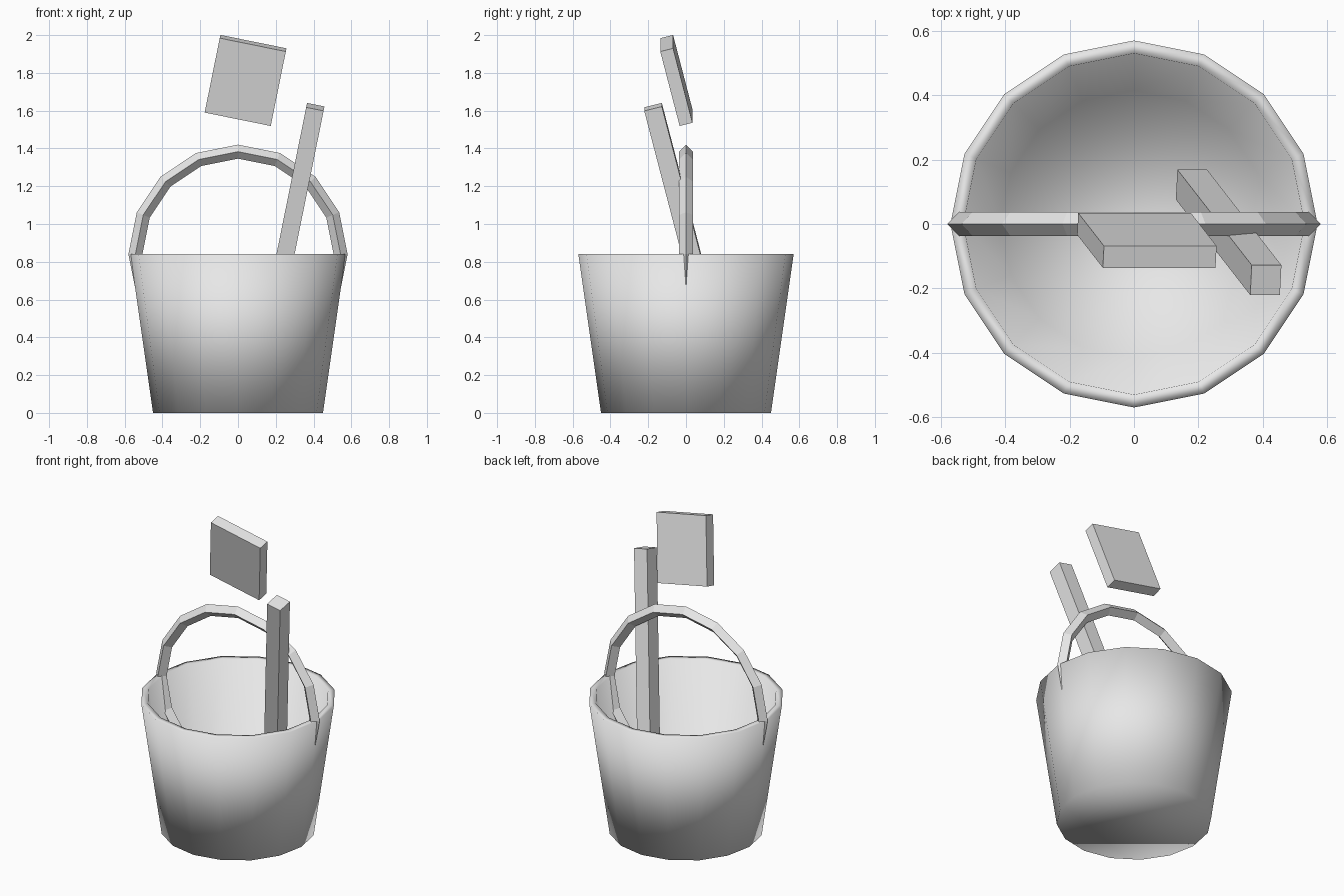
import bpy, bmesh
from math import cos, sin, pi

cube = bpy.data.objects.get("Cube")
if cube:
    bpy.data.objects.remove(cube, do_unlink=True)

GREY = (0.8, 0.8, 0.8, 1)
grey = bpy.data.materials.new("light grey")
grey.use_nodes = True
grey.diffuse_color = GREY
grey.node_tree.nodes["Principled BSDF"].inputs["Base Color"].default_value = GREY


def finish(obj, name, smooth=False):
    obj.name = obj.data.name = name
    obj.data.materials.append(grey)
    for face in obj.data.polygons:
        face.use_smooth = smooth
    return obj


def lathe(name, profile, sides):
    """Revolve (radius, height) points and cap both ends."""
    bm = bmesh.new()
    rings = []
    for r, z in profile:
        rings.append([bm.verts.new((r * cos(2 * pi * i / sides), r * sin(2 * pi * i / sides), z))
                      for i in range(sides)])
    for low, high in zip(rings, rings[1:]):
        for i in range(sides):
            j = (i + 1) % sides
            bm.faces.new((low[i], low[j], high[j], high[i]))
    bm.faces.new(rings[0][::-1])
    bm.faces.new(rings[-1])
    mesh = bpy.data.meshes.new(name)
    bm.to_mesh(mesh)
    bm.free()
    obj = bpy.data.objects.new(name, mesh)
    bpy.context.collection.objects.link(obj)
    return finish(obj, name, smooth=True)


def tilted_box(name, size, centre):
    bpy.ops.mesh.primitive_cube_add(size=1, location=centre, rotation=(0.25, 0.2, 0))
    obj = bpy.context.object
    obj.scale = size
    return finish(obj, name)


# Bucket: outer wall, rim, inner wall and floor
lathe("bucket", [(0.45, 0), (0.57, 0.84), (0.53, 0.84), (0.415, 0.04)], 16)

# Carrying handle: full ring, its lower half inside the bucket
bpy.ops.mesh.primitive_torus_add(major_segments=16, minor_segments=4, major_radius=0.543,
                                 minor_radius=0.037, location=(0, 0, 0.84),
                                 rotation=(pi / 2, 0, 0))
finish(bpy.context.object, "carrying_handle")

# Tool leaning in the bucket: shaft and floating flat head
tilted_box("tool_shaft", (0.094, 0.096, 1.2), (0.294, -0.026, 1.05))
tilted_box("tool_head", (0.357, 0.07, 0.415), (0.04, -0.051, 1.76))
